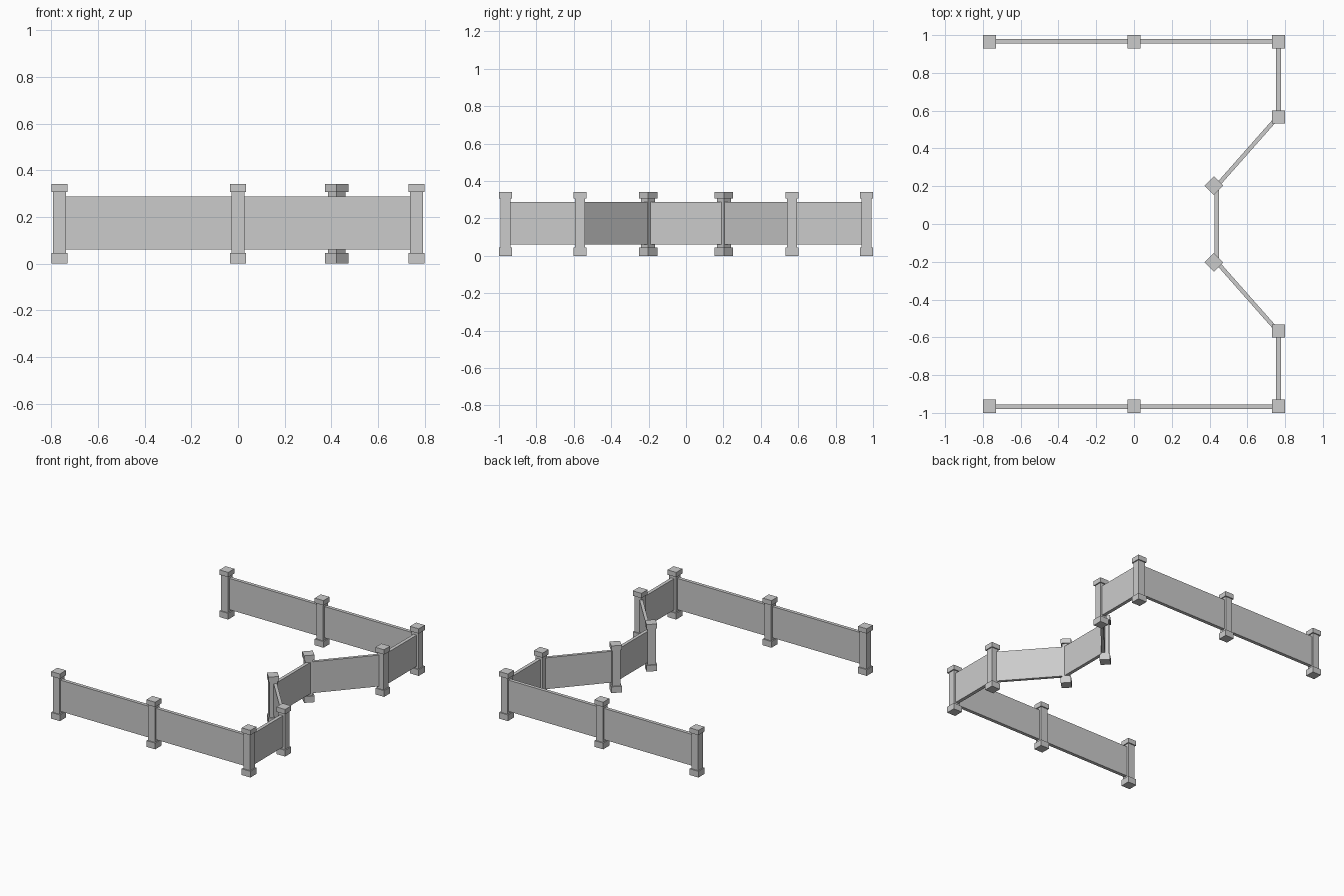
import bpy, math

if "Cube" in bpy.data.objects:
    bpy.data.objects.remove(bpy.data.objects["Cube"])

def box(name, loc, size, rot=0.0):
    x, y, z = (s / 2 for s in size)
    v = [(a, b, c) for a in (-x, x) for b in (-y, y) for c in (-z, z)]
    f = [(0, 1, 3, 2), (4, 6, 7, 5), (0, 4, 5, 1), (2, 3, 7, 6), (0, 2, 6, 4), (1, 5, 7, 3)]
    me = bpy.data.meshes.new(name)
    me.from_pydata(v, [], f)
    ob = bpy.data.objects.new(name, me)
    ob.location = loc
    ob.rotation_euler[2] = rot
    bpy.context.collection.objects.link(ob)
    return ob

HEIGHT, CAP, FOOT = 0.342, 0.035, 0.045

def post(x, y, rot=0.0):
    # square shaft with a wider foot and cap
    shaft_h = HEIGHT - CAP - FOOT
    box("post_shaft", (x, y, FOOT + shaft_h / 2), (0.054, 0.054, shaft_h), rot)
    box("post_foot", (x, y, FOOT / 2), (0.07, 0.07, FOOT), rot)
    box("post_cap", (x, y, HEIGHT - CAP / 2), (0.07, 0.07, CAP), rot)

def panel(a, b, thick=0.025):
    # solid wall running between two plan points
    dx, dy = b[0] - a[0], b[1] - a[1]
    box("wall_panel", ((a[0] + b[0]) / 2, (a[1] + b[1]) / 2, 0.174),
        (math.hypot(dx, dy), thick, 0.227), math.atan2(dy, dx))

# mirrored halves
for s in (1, -1):
    for x, y in ((-0.765, 0.965), (0, 0.965), (0.765, 0.965), (0.765, 0.567)):
        post(x, s * y)
    post(0.423, s * 0.203, math.radians(45))
    panel((-0.765, s * 0.967), (0, s * 0.967))
    panel((0, s * 0.967), (0.765, s * 0.967))
    panel((0.765, s * 0.965), (0.765, s * 0.567))
    panel((0.757, s * 0.562), (0.437, s * 0.2), 0.022)

# middle of the recess
panel((0.437, -0.203), (0.437, 0.203), 0.024)
